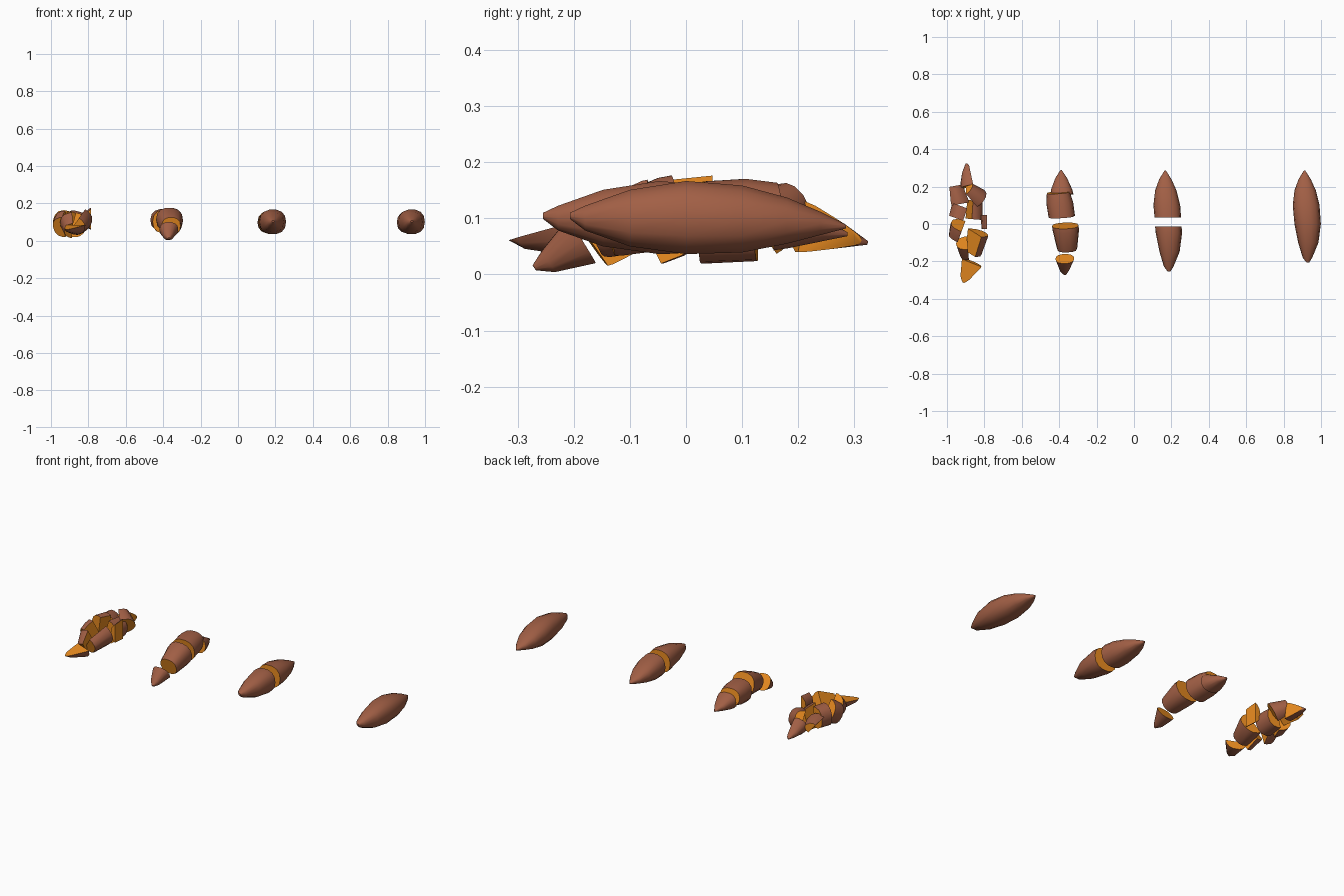
import bpy, bmesh, math
from mathutils import Vector, Matrix, Euler

if "Cube" in bpy.data.objects:
    bpy.data.objects.remove(bpy.data.objects["Cube"])


def material(name, color):
    m = bpy.data.materials.new(name)
    m.diffuse_color = color
    m.use_nodes = True
    m.node_tree.nodes["Principled BSDF"].inputs["Base Color"].default_value = m.diffuse_color
    return m


SKIN = material("skin", (0.36, 0.115, 0.06, 1))
FLESH = material("flesh", (0.85, 0.27, 0.015, 1))

# Sections of the tuber: y, left x, right x, bottom z, top z
SECTIONS = [(-0.207, 0.003, 0.016, 0.099, 0.110), (-0.18, -0.018, 0.033, 0.078, 0.123),
            (-0.10, -0.042, 0.066, 0.049, 0.152), (0.0, -0.062, 0.079, 0.035, 0.168),
            (0.10, -0.071, 0.072, 0.038, 0.160), (0.18, -0.062, 0.052, 0.054, 0.138),
            (0.24, -0.040, 0.025, 0.070, 0.112), (0.285, -0.012, -0.004, 0.082, 0.089)]
SIDES = 14


def tuber():
    bm = bmesh.new()
    rings = []
    for y, xl, xr, zb, zt in SECTIONS:
        ring = []
        for i in range(SIDES):
            a = 2 * math.pi * i / SIDES
            c, s = math.cos(a), math.sin(a)
            # slightly squared cross-section
            px = math.copysign(abs(c) ** 0.85, c)
            pz = math.copysign(abs(s) ** 0.85, s)
            ring.append(bm.verts.new(((xl + xr) / 2 + px * (xr - xl) / 2, y,
                                      (zb + zt) / 2 + pz * (zt - zb) / 2)))
        rings.append(ring)
    for a, b in zip(rings, rings[1:]):
        for i in range(SIDES):
            j = (i + 1) % SIDES
            bm.faces.new((a[i], a[j], b[j], b[i]))
    bm.faces.new(rings[0])
    bm.faces.new(rings[-1])
    bmesh.ops.recalc_face_normals(bm, faces=bm.faces[:])
    return bm


def piece(name, cuts=(), center=None, shift=(0, 0, 0), rot=(0, 0, 0)):
    """Slice the tuber with (point, outward normal) planes, then turn and place it."""
    bm = tuber()
    for co, no in cuts:
        r = bmesh.ops.bisect_plane(bm, geom=bm.verts[:] + bm.edges[:] + bm.faces[:], dist=1e-6,
                                   plane_co=co, plane_no=no, clear_outer=True)
        edges = [e for e in bm.edges if e.is_boundary]
        if edges:
            for f in bmesh.ops.contextual_create(bm, geom=edges)["faces"]:
                f.material_index = 1
    bmesh.ops.recalc_face_normals(bm, faces=bm.faces[:])

    def mid():
        return Vector([(min(v.co[k] for v in bm.verts) + max(v.co[k] for v in bm.verts)) / 2
                       for k in range(3)])
    m = mid()
    turn = Euler([math.radians(a) for a in rot]).to_matrix().to_4x4()
    bm.transform(Matrix.Translation(m) @ turn @ Matrix.Translation(-m))
    move = Vector(center) - mid() if center else Vector(shift)
    bm.transform(Matrix.Translation(move))
    me = bpy.data.meshes.new(name)
    bm.to_mesh(me)
    bm.free()
    me.materials.append(SKIN)
    me.materials.append(FLESH)
    ob = bpy.data.objects.new(name, me)
    bpy.context.collection.objects.link(ob)
    bpy.context.view_layer.objects.active = ob
    ob.select_set(True)
    bpy.ops.object.shade_smooth_by_angle(angle=math.radians(35))
    ob.select_set(False)


def back(y):
    return ((0, y, 0), (0, 1, 0))


def front(y):
    return ((0, y, 0), (0, -1, 0))


LEFT = ((0.005, 0, 0.1), (1, 0, 0))
RIGHT = ((0.005, 0, 0.1), (-1, 0, 0))
UPPER = ((0, 0, 0.1), (0, 0, -1))
LOWER = ((0, 0, 0.1), (0, 0, 1))

# Whole tuber
piece("whole_tuber", shift=(0.92, 0, 0))

# Tuber in two halves
piece("half_back", [front(0.035)], shift=(0.175, 0, 0))
piece("half_front", [back(0.035)], shift=(0.178, -0.048, 0))

# Tuber in four slices
piece("slice_back", [front(0.155)], center=(-0.385, 0.222, 0.09), rot=(-3, 0, 0))
piece("slice_mid_back", [front(0.025), back(0.155)], center=(-0.392, 0.103, 0.105), rot=(8, 0, 4))
piece("slice_mid_front", [front(-0.11), back(0.025)], center=(-0.366, -0.072, 0.105), rot=(15, 0, 2))
piece("slice_front", [back(-0.11)], center=(-0.37, -0.217, 0.052), rot=(32, 0, 2))

# Tuber chopped into chunks: name, cuts, centre, rotation
CHUNKS = [
    ("tip_back", [front(0.16), LEFT], (-0.893, 0.257, 0.085), (-8, 0, 12)),
    ("back_left", [front(0.08), back(0.18), LEFT, UPPER], (-0.935, 0.155, 0.10), (0, 50, 10)),
    ("back_right", [front(0.09), back(0.18), RIGHT], (-0.845, 0.155, 0.10), (30, -20, 35)),
    ("mid_left", [front(0.03), back(0.10), LEFT], (-0.94, 0.065, 0.10), (0, 10, -20)),
    ("mid_right", [front(0.0), back(0.10), RIGHT], (-0.855, 0.075, 0.085), (0, 15, -5)),
    ("side_sliver", [front(0.0), back(0.075), ((0.045, 0, 0), (-1, 0, 0))],
     (-0.803, 0.01, 0.118), (0, 0, 180)),
    ("front_left", [front(-0.04), back(0.03), LEFT], (-0.945, -0.035, 0.09), (28, 0, -20)),
    ("front_left_low", [front(-0.11), back(-0.03), LEFT], (-0.917, -0.13, 0.083), (35, 0, 5)),
    ("front_right", [front(-0.11), back(0.01), RIGHT], (-0.84, -0.10, 0.10), (20, 35, 0)),
    ("tip_front", [back(-0.09), LOWER], (-0.872, -0.25, 0.06), (12, 0, -22)),
]
for name, cuts, center, rot in CHUNKS:
    piece("chunk_" + name, cuts, center=center, rot=rot)
